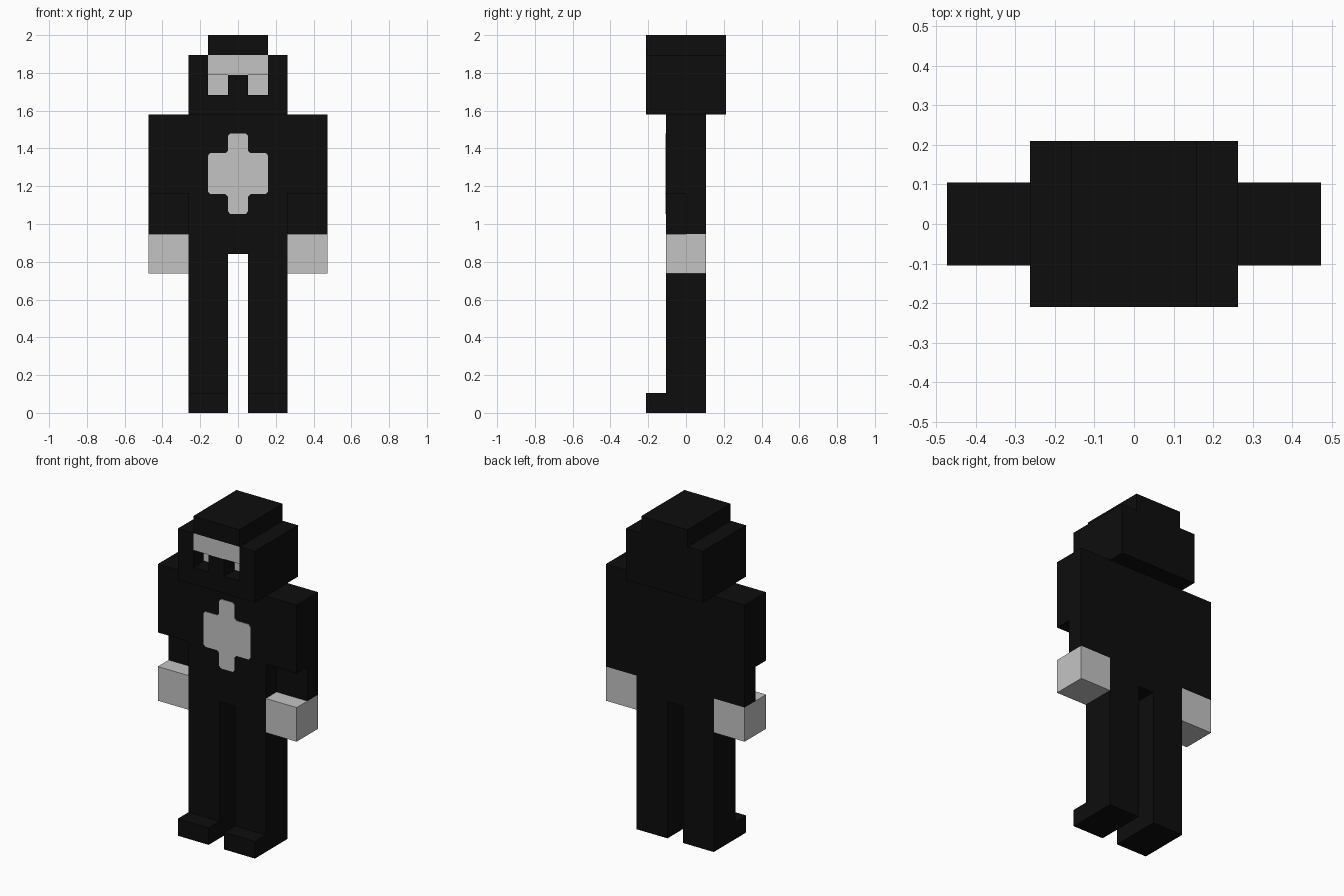
import bpy, bmesh

cube = bpy.data.objects.get("Cube")
if cube:
    bpy.data.objects.remove(cube, do_unlink=True)

U = 2 / 19  # one block: the figure is 19 blocks tall


def material(name, value):
    m = bpy.data.materials.new(name)
    m.use_nodes = True
    colour = (value, value, value, 1)
    m.diffuse_color = colour
    m.node_tree.nodes["Principled BSDF"].inputs["Base Color"].default_value = colour
    return m


black = material("black", 0.004)
grey = material("light grey", 0.55)


def finish(name, bm, mat):
    bmesh.ops.recalc_face_normals(bm, faces=bm.faces)
    mesh = bpy.data.meshes.new(name)
    bm.to_mesh(mesh)
    bm.free()
    mesh.materials.append(mat)
    obj = bpy.data.objects.new(name, mesh)
    bpy.context.collection.objects.link(obj)
    return obj


def box(name, x, y, z, mat=black):
    """Box from (min, max) ranges given in blocks."""
    bm = bmesh.new()
    bmesh.ops.create_cube(bm, size=1)
    for v in bm.verts:
        v.co = [(r[0] if c < 0 else r[1]) * U for c, r in zip(v.co, (x, y, z))]
    return finish(name, bm, mat)


def pair(name, x, y, z, mat=black):
    """The same box on the model's left (+x) and right (-x)."""
    box("left_" + name, x, y, z, mat)
    box("right_" + name, (-x[1], -x[0]), y, z, mat)


# Body and legs
box("torso", (-2.5, 2.5), (-1, 1), (8, 15))
pair("leg", (0.5, 2.5), (-1, 1), (0, 8))
pair("toe", (0.5, 2.5), (-2, -1), (0, 1))

# Arms: the forearm fills only the back half of the arm's depth
pair("upper_arm", (2.5, 4.5), (-1, 1), (11, 15))
pair("forearm", (2.5, 4.5), (0, 1), (9, 11))
pair("hand", (2.5, 4.5), (-1, 1), (7, 9), grey)

# Head with sunken eye sockets on either side of the nose
box("head", (-2.5, 2.5), (-1, 2), (15, 18))
box("head_cap", (-1.5, 1.5), (-2, 2), (18, 19))
box("jaw", (-2.5, 2.5), (-2, -1), (15, 16))
pair("cheek", (1.5, 2.5), (-2, -1), (16, 18))
box("nose", (-0.5, 0.5), (-2, -1), (16, 17))
box("brow_band", (-1.5, 1.5), (-2, -1), (17, 18), grey)
pair("eye", (0.5, 1.5), (-1.03, -0.99), (16, 17), grey)

# Chest emblem: a thin cross with clipped corners
quarter = [(0.5, 1.88), (0.38, 2.03), (1.38, 1.03), (1.5, 0.9)]
quarter = [(0.38, 2.03), (0.5, 1.9), (0.5, 1.15), (0.62, 1.03), (1.4, 1.03), (1.52, 0.9)]
half = quarter + [(x, -z) for x, z in reversed(quarter)]
outline = half + [(-x, z) for x, z in reversed(half)]
bm = bmesh.new()
face = bm.faces.new([bm.verts.new((x * U, -1.03 * U, (12.03 + z) * U)) for x, z in outline])
side = bmesh.ops.extrude_face_region(bm, geom=[face])
for v in side["geom"]:
    if isinstance(v, bmesh.types.BMVert):
        v.co.y = -0.99 * U
finish("chest_emblem", bm, grey)
